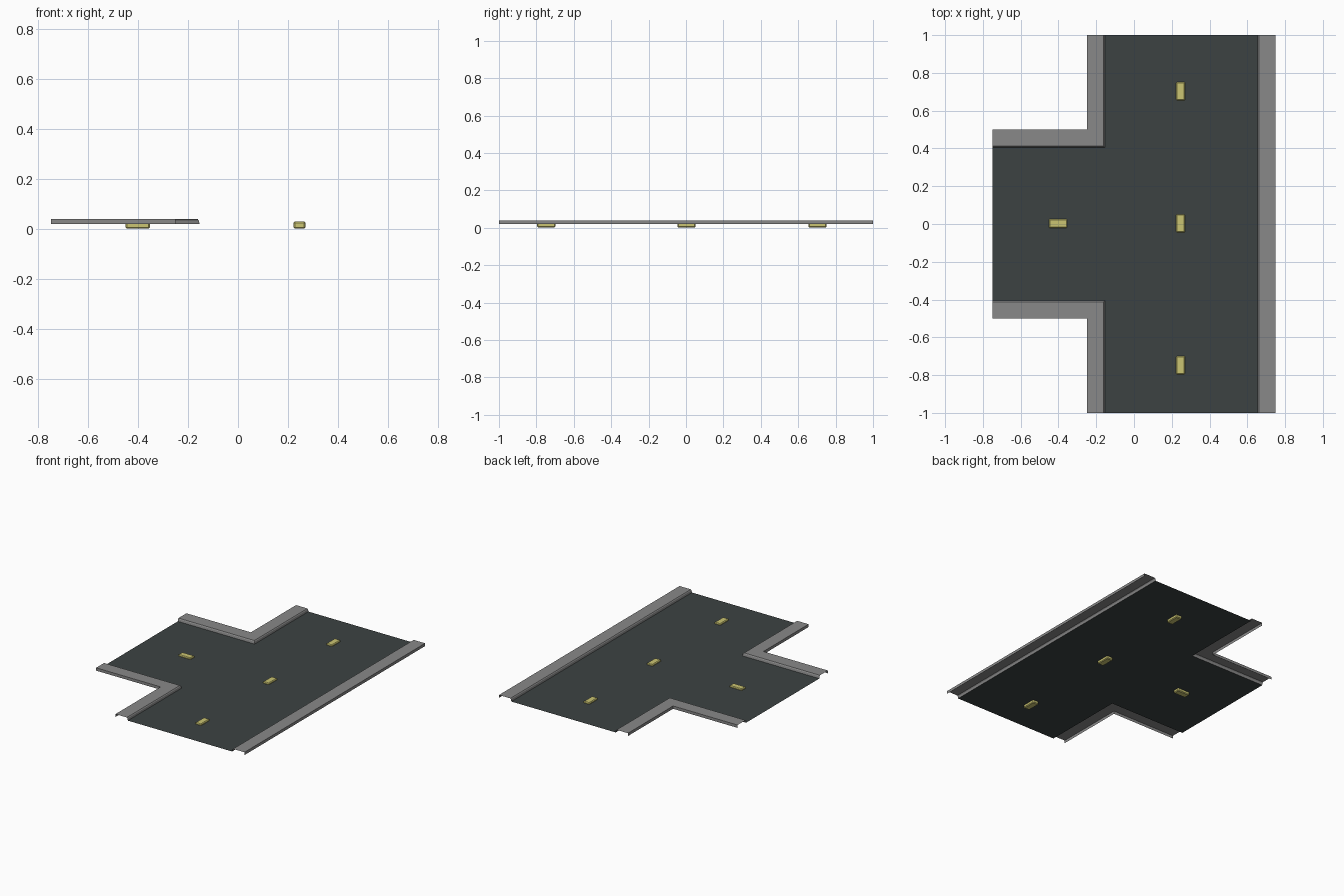
import bpy
import bmesh
from mathutils import Vector, Matrix

if "Cube" in bpy.data.objects:
    bpy.data.objects.remove(bpy.data.objects["Cube"])


def material(name, rgb):
    m = bpy.data.materials.new(name)
    m.diffuse_color = (*rgb, 1)
    m.use_nodes = True
    m.node_tree.nodes["Principled BSDF"].inputs["Base Color"].default_value = m.diffuse_color
    return m


ASPHALT = material("asphalt", (0.045, 0.055, 0.055))
CONCRETE = material("concrete", (0.25, 0.25, 0.25))
YELLOW = material("yellow_paint", (0.60, 0.56, 0.17))


def finish(name, bm, mat):
    me = bpy.data.meshes.new(name)
    bm.to_mesh(me)
    bm.free()
    me.materials.append(mat)
    ob = bpy.data.objects.new(name, me)
    bpy.context.collection.objects.link(ob)
    return ob


# Road surface: a single T-shaped sheet
bm = bmesh.new()
outline = [(-0.155, -1), (0.655, -1), (0.655, 1), (-0.155, 1),
           (-0.155, 0.405), (-0.75, 0.405), (-0.75, -0.405), (-0.155, -0.405)]
bm.faces.new([bm.verts.new((x, y, 0.02)) for x, y in outline])
finish("road_surface", bm, ASPHALT)

# Kerb section: distance inward from the outer edge, height (open underneath)
SECTION = [(0, 0.02), (0, 0.04), (0.088, 0.04), (0.093, 0.034), (0.096, 0.02)]


def kerb(name, path):
    """Sweep the section along a right-angled path with the road on its right."""
    pts = [Vector(p) for p in path]
    sides = []
    for a, b in zip(pts, pts[1:]):
        d = (b - a).normalized()
        sides.append(Vector((d.y, -d.x)))
    bm = bmesh.new()
    rows = []
    for i, p in enumerate(pts):
        if i in (0, len(pts) - 1):
            n = sides[min(i, len(sides) - 1)]
        else:
            n = sides[i - 1] + sides[i]
        rows.append([bm.verts.new((*(p + n * d), z)) for d, z in SECTION])
    for r, s in zip(rows, rows[1:]):
        for j in range(len(SECTION) - 1):
            bm.faces.new((r[j], r[j + 1], s[j + 1], s[j]))
    finish(name, bm, CONCRETE)


kerb("straight_kerb", [(0.75, 1), (0.75, -1)])
kerb("back_corner_kerb", [(-0.75, 0.5), (-0.25, 0.5), (-0.25, 1)])
kerb("front_corner_kerb", [(-0.25, -1), (-0.25, -0.5), (-0.75, -0.5)])


# Lane markers: small chamfered blocks set through the road
def marker(name, x, y, sx, sy):
    bm = bmesh.new()
    bmesh.ops.create_cube(bm, size=1, matrix=Matrix.Translation((x, y, 0.0155))
                          @ Matrix.Diagonal((sx, sy, 0.029, 1)))
    bmesh.ops.bevel(bm, geom=bm.edges[:], offset=0.005, segments=1,
                    affect='EDGES')
    finish(name, bm, YELLOW)


for i, y in enumerate((-0.747, 0.003, 0.703)):
    marker(f"lane_marker_{i + 1}", 0.247, y, 0.047, 0.097)
marker("side_lane_marker", -0.402, 0.003, 0.097, 0.047)
